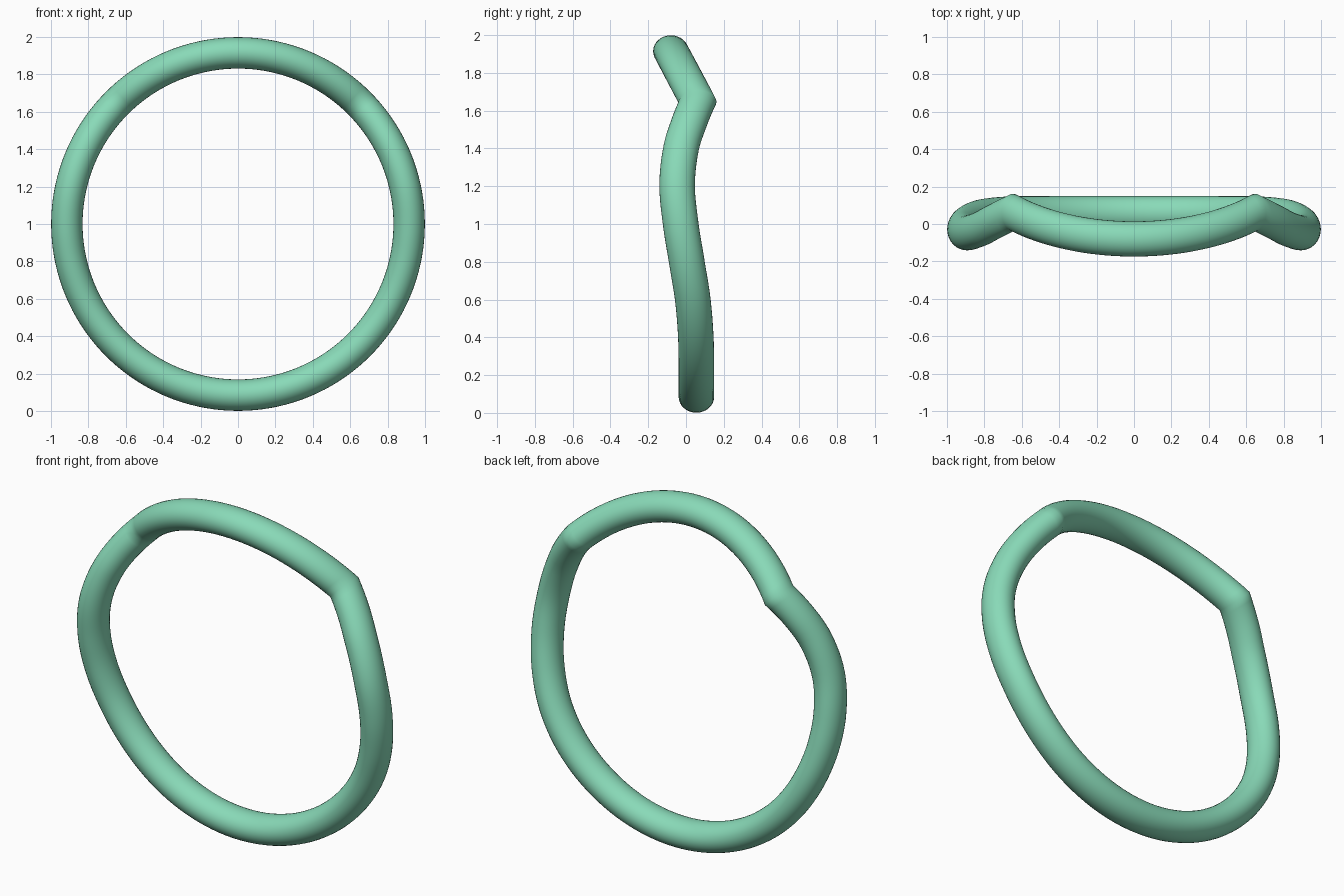
import bpy, bmesh, math

if "Cube" in bpy.data.objects:
    bpy.data.objects.remove(bpy.data.objects["Cube"])

R_MID = 0.915          # centreline radius of the ring
A, B = 0.084, 0.094    # half thickness: radial, depth
KINK = 135             # degrees from the bottom where the ring is bent
# depth offset of the lower band, keyed by angle from the bottom
KEYS = [(0, .055), (30, .055), (49, .052), (64, .036), (77.4, .004), (90, -.028),
        (103, -.047), (116, -.026), (126, .017), (135, .062)]


def lower_depth(d):
    # cubic Hermite interpolation between the keys
    n = len(KEYS)

    def slope(i):
        p, q = KEYS[max(i - 1, 0)], KEYS[min(i + 1, n - 1)]
        return 0 if i == 0 else (q[1] - p[1]) / (q[0] - p[0])
    for i in range(n - 1):
        (a, ya), (b, yb) = KEYS[i], KEYS[i + 1]
        if d <= b:
            h, t = b - a, (d - a) / (b - a)
            return ((2*t**3 - 3*t**2 + 1) * ya + (t**3 - 2*t**2 + t) * h * slope(i)
                    + (3*t**2 - 2*t**3) * yb + (t**3 - t**2) * h * slope(i + 1))
    return KEYS[-1][1]


def depth(deg):
    d = abs((deg + 180) % 360 - 180)
    if d <= KINK:
        return lower_depth(d)
    # flat arch leaning forward
    rise = R_MID * (math.cos(math.radians(KINK)) - math.cos(math.radians(d)))
    return KEYS[-1][1] - 0.53 * rise


# Bent ring: elliptical sections in the radial/depth plane, mitred at the kinks
STEPS, SIDES = 144, 32
bm = bmesh.new()
rings = []
for i in range(STEPS):
    deg = 360 * i / STEPS
    phi = math.radians(deg)
    y0 = depth(deg)
    before = (y0 - depth(deg - 1)) / (R_MID * math.radians(1))
    after = (depth(deg + 1) - y0) / (R_MID * math.radians(1))
    half_y = B * math.sqrt(1 + ((abs(before) + abs(after)) / 2) ** 2)
    ring = []
    for j in range(SIDES):
        t = 2 * math.pi * j / SIDES
        r = R_MID + A * math.cos(t)
        ring.append(bm.verts.new((r * math.sin(phi), y0 + half_y * math.sin(t),
                                  1 - r * math.cos(phi))))
    rings.append(ring)
for i in range(STEPS):
    p, q = rings[i], rings[(i + 1) % STEPS]
    for j in range(SIDES):
        k = (j + 1) % SIDES
        bm.faces.new((p[j], q[j], q[k], p[k]))
bmesh.ops.recalc_face_normals(bm, faces=bm.faces)
for f in bm.faces:
    f.smooth = True

mesh = bpy.data.meshes.new("bent_ring")
bm.to_mesh(mesh)
bm.free()
bent_ring = bpy.data.objects.new("bent_ring", mesh)
bpy.context.collection.objects.link(bent_ring)

# Mint green finish
mat = bpy.data.materials.new("mint_green")
mat.diffuse_color = (0.25, 0.70, 0.48, 1)
mat.use_nodes = True
mat.node_tree.nodes["Principled BSDF"].inputs["Base Color"].default_value = mat.diffuse_color
mesh.materials.append(mat)
